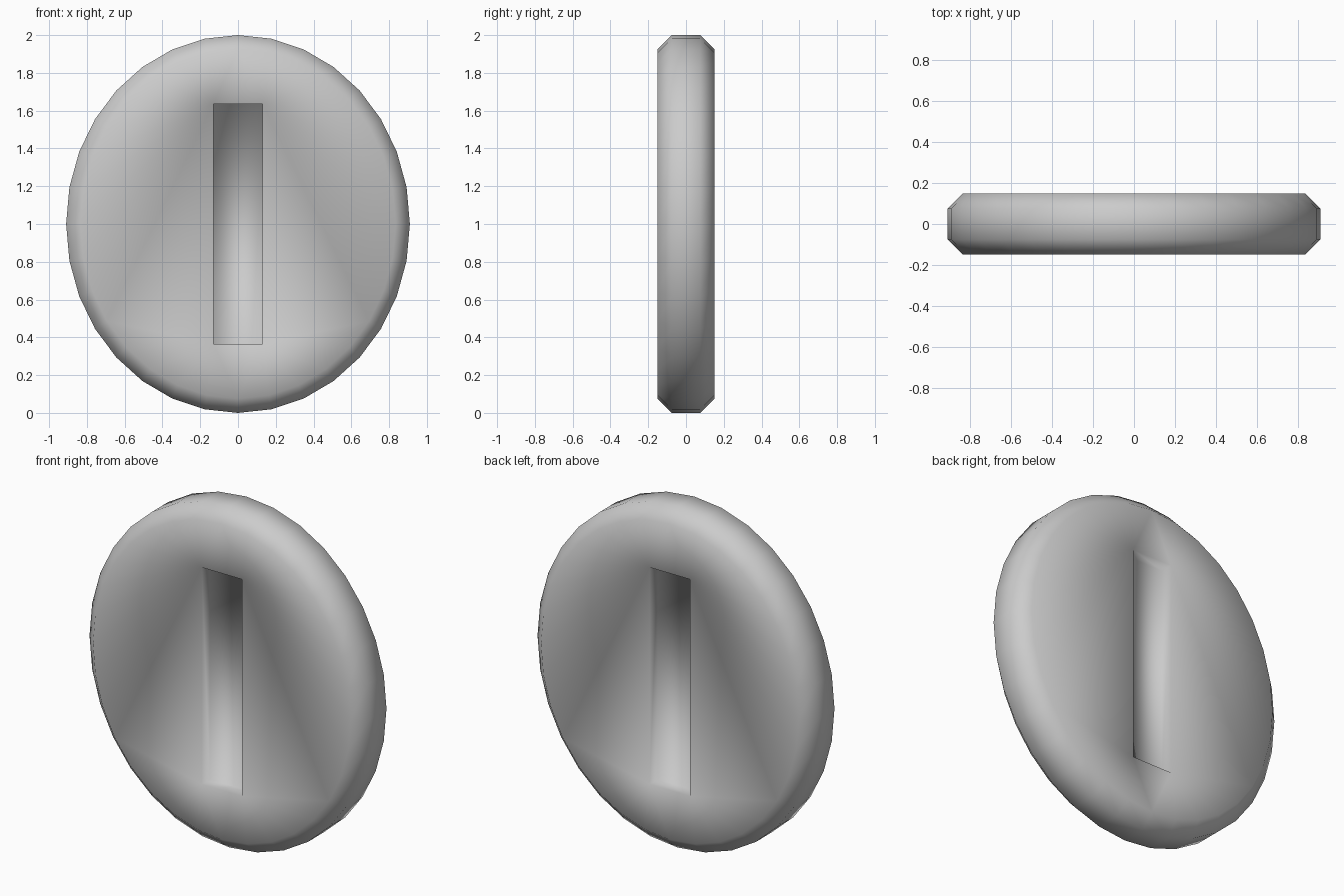
import bpy, bmesh, math

if "Cube" in bpy.data.objects:
    bpy.data.objects.remove(bpy.data.objects["Cube"])

SEG = 32            # sides of the oval
RX, RZ, CZ = 0.91, 1.0, 1.0
HALF, BEV = 0.15, 0.075
SLOT_X, SLOT_Z, DEPTH = 0.13, 0.635, 0.075

bm = bmesh.new()


def oval(y, inset):
    """Ring of vertices around the rim at depth y."""
    return [bm.verts.new(((RX - inset) * math.cos(2 * math.pi * i / SEG), y,
                          CZ + (RZ - inset) * math.sin(2 * math.pi * i / SEG)))
            for i in range(SEG)]


def slot(y):
    """Slot corners: top right, top left, bottom left, bottom right."""
    return [bm.verts.new((sx * SLOT_X, y, CZ + sz * SLOT_Z))
            for sx, sz in ((1, 1), (-1, 1), (-1, -1), (1, -1))]


def bridge(a, b):
    n = len(a)
    for i in range(n):
        j = (i + 1) % n
        bm.faces.new((a[i], a[j], b[j], b[i]))


# Chamfered rim
rings = [oval(-HALF, BEV), oval(-HALF + BEV, 0),
         oval(HALF - BEV, 0), oval(HALF, BEV)]
for a, b in zip(rings, rings[1:]):
    bridge(a, b)

# Front and back faces, fanned to the corners of a recessed slot
stops = (-3, 8, 19, 24, 29)
for ring, s in ((rings[0], -1), (rings[3], 1)):
    mouth = slot(s * HALF)
    floor = slot(s * (HALF - DEPTH))
    for c in range(4):
        for i in range(stops[c], stops[c + 1]):
            bm.faces.new((mouth[c], ring[i % SEG], ring[(i + 1) % SEG]))
        bm.faces.new((mouth[c], ring[stops[c + 1] % SEG], mouth[(c + 1) % 4]))
    bridge(mouth, floor)
    bm.faces.new(floor)

bmesh.ops.recalc_face_normals(bm, faces=bm.faces)
for f in bm.faces:
    f.smooth = True

mesh = bpy.data.meshes.new("coin")
bm.to_mesh(mesh)
bm.free()
coin = bpy.data.objects.new("coin", mesh)
bpy.context.collection.objects.link(coin)
